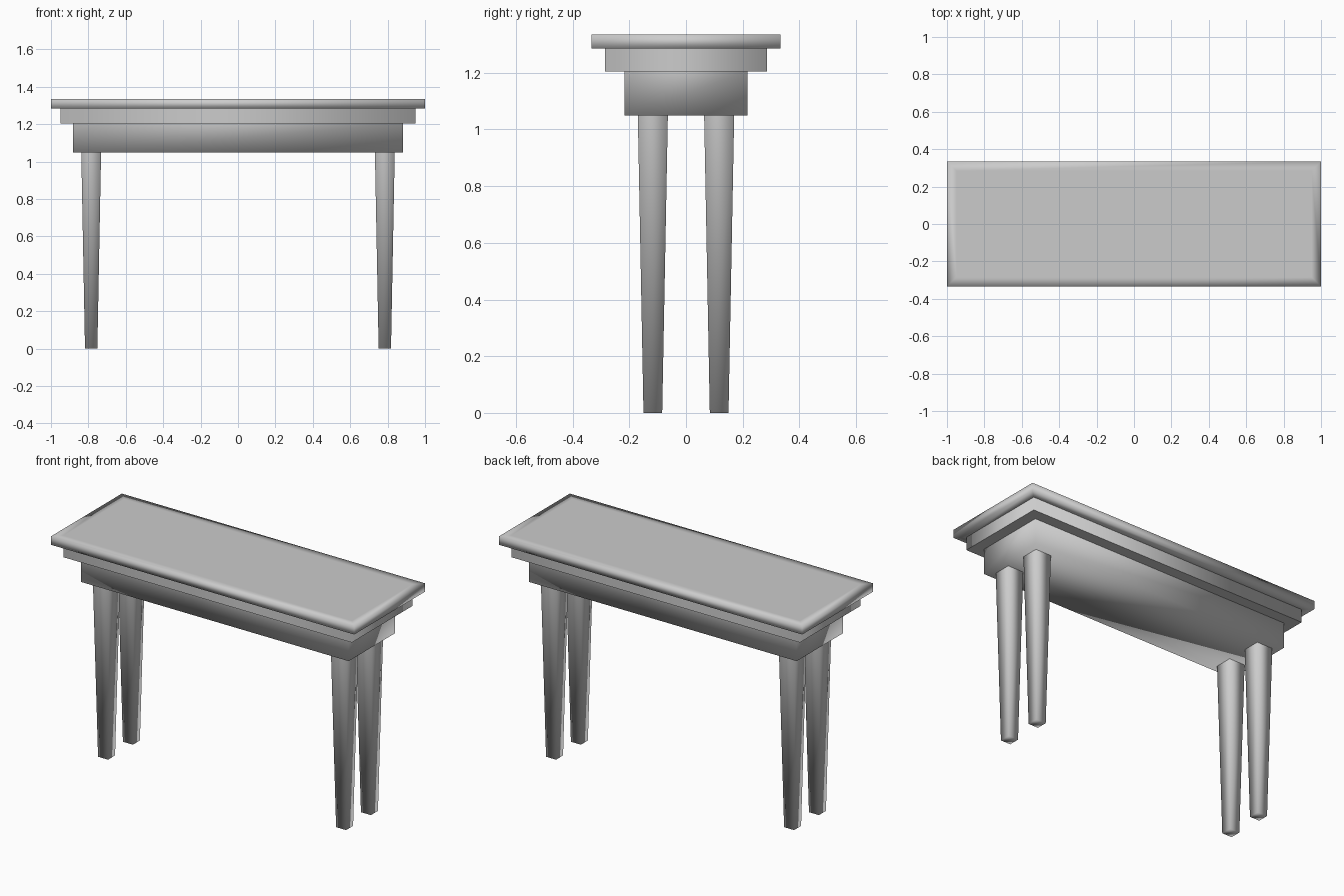
import bpy, bmesh

cube = bpy.data.objects.get("Cube")
if cube:
    bpy.data.objects.remove(cube, do_unlink=True)

# One grey for the whole table
grey = bpy.data.materials.new("plain_grey")
grey.use_nodes = True
colour = (0.6, 0.6, 0.6, 1)
grey.diffuse_color = colour
grey.node_tree.nodes["Principled BSDF"].inputs["Base Color"].default_value = colour


def stack(name, rings, centre=(0, 0), cap_start=True, sharp=()):
    """Smooth skin over rectangles (half x, half y, z), listed from top to bottom."""
    bm = bmesh.new()
    cx, cy = centre
    corners = [(-1, -1), (1, -1), (1, 1), (-1, 1)]
    loops = [[bm.verts.new((cx + sx * hx, cy + sy * hy, z)) for sx, sy in corners]
             for hx, hy, z in rings]
    for upper, lower in zip(loops, loops[1:]):
        for i in range(4):
            j = (i + 1) % 4
            bm.faces.new((lower[i], lower[j], upper[j], upper[i]))
    if cap_start:
        bm.faces.new(loops[0])
    bm.faces.new(loops[-1][::-1])
    for face in bm.faces:
        face.smooth = True
    # Rings that keep a hard edge
    for k in sharp:
        for i in range(4):
            bm.edges.get((loops[k][i], loops[k][(i + 1) % 4])).smooth = False
    mesh = bpy.data.meshes.new(name)
    bm.to_mesh(mesh)
    bm.free()
    mesh.materials.append(grey)
    obj = bpy.data.objects.new(name, mesh)
    bpy.context.collection.objects.link(obj)
    return obj


# Top slab, stepped moulding and apron as one profile
TOP, SLAB, STEP, APRON = 1.335, 1.285, 1.205, 1.05
stack("table_top", [
    (0.95, 0.284, TOP), (1.0, 0.334, TOP), (1.0, 0.334, SLAB),
    (0.95, 0.285, SLAB), (0.95, 0.285, STEP),
    (0.882, 0.217, STEP), (0.882, 0.217, APRON),
], sharp=(3, 4, 5))

# Four square tapered legs
for x_side, x in (("right", -0.785), ("left", 0.785)):
    for y_side, y in (("front", -0.117), ("back", 0.117)):
        stack(f"{y_side}_{x_side}_leg",
              [(0.053, 0.053, APRON), (0.033, 0.033, 0)],
              centre=(x, y), cap_start=False)
